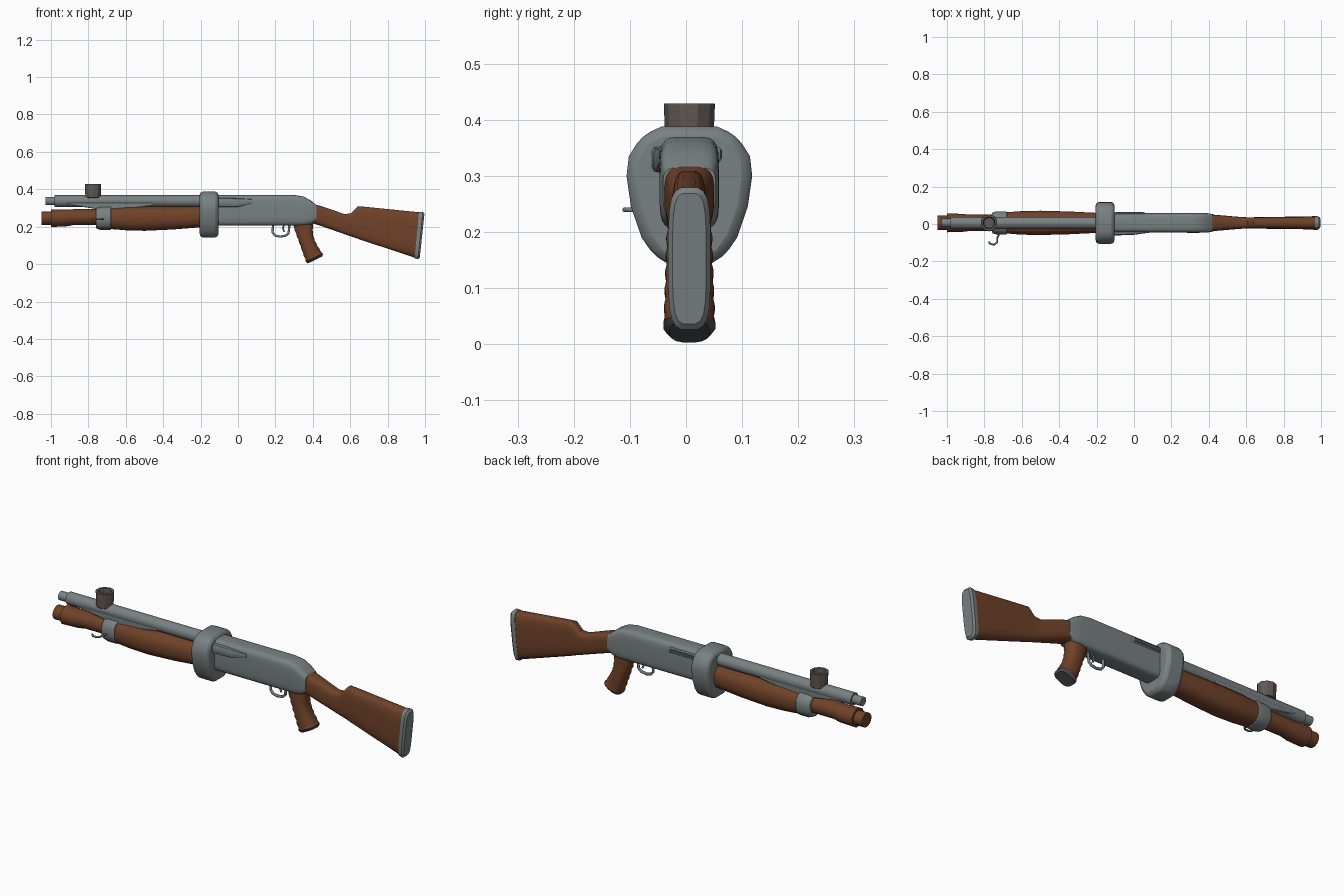
import bpy, bmesh, math
from mathutils import Vector

if "Cube" in bpy.data.objects:
    bpy.data.objects.remove(bpy.data.objects["Cube"])

MID = 0.006  # centre plane of the gun in y


def material(name, rgb):
    m = bpy.data.materials.new(name)
    m.use_nodes = True
    m.diffuse_color = (*rgb, 1)
    m.node_tree.nodes["Principled BSDF"].inputs["Base Color"].default_value = (*rgb, 1)
    return m


STEEL = material("steel grey", (0.19, 0.22, 0.225))
WOOD = material("walnut wood", (0.16, 0.054, 0.022))
SIGHT = material("brown metal", (0.12, 0.095, 0.085))
DARK = material("dark metal", (0.07, 0.075, 0.08))


def finish(name, bm, mat, bevel=0, angle=35):
    bmesh.ops.recalc_face_normals(bm, faces=bm.faces)
    me = bpy.data.meshes.new(name)
    bm.to_mesh(me)
    bm.free()
    ob = bpy.data.objects.new(name, me)
    bpy.context.collection.objects.link(ob)
    me.materials.append(mat)
    if bevel:
        b = ob.modifiers.new("Bevel", "BEVEL")
        b.width, b.segments, b.limit_method = bevel, 2, "ANGLE"
    bpy.ops.object.select_all(action="DESELECT")
    ob.select_set(True)
    bpy.context.view_layer.objects.active = ob
    bpy.ops.object.shade_smooth_by_angle(angle=math.radians(angle))
    return ob


def loft(name, sections, mat, n=16, power=2.0, y=MID, bevel=0, hollow=0):
    """Skin rings; each section is low x, low z, high x, high z, half width."""
    bm = bmesh.new()
    rings = []
    for xa, za, xb, zb, hw in sections:
        ring = []
        for i in range(n):
            t = 2 * math.pi * (i + 0.5) / n
            c, s = (math.copysign(abs(v) ** (2 / power), v) for v in (math.cos(t), math.sin(t)))
            f = (s + 1) / 2
            ring.append(bm.verts.new((xa + (xb - xa) * f, y + hw * c, za + (zb - za) * f)))
        rings.append(ring)
    for a, b in zip(rings, rings[1:]):
        for i in range(n):
            bm.faces.new((a[i], a[(i + 1) % n], b[(i + 1) % n], b[i]))
    first = bm.faces.new(rings[0])
    bm.faces.new(rings[-1])
    bmesh.ops.recalc_face_normals(bm, faces=bm.faces)
    # Sink the first end into an open bore
    if hollow:
        bmesh.ops.inset_region(bm, faces=[first], thickness=hollow)
        ext = bmesh.ops.extrude_face_region(bm, geom=[first])
        moved = [v for v in ext["geom"] if isinstance(v, bmesh.types.BMVert)]
        bmesh.ops.translate(bm, verts=moved, vec=-first.normal * 0.05)
        bmesh.ops.delete(bm, geom=[first], context="FACES_ONLY")
    return finish(name, bm, mat, bevel)


def upright(*rows):
    return [(x, lo, x, hi, w) for x, lo, hi, w in rows]


def slab(name, outline, y0, y1, mat, bevel=0):
    """Extrude an x-z outline across y."""
    bm = bmesh.new()
    f = bm.faces.new([bm.verts.new((x, y0, z)) for x, z in outline])
    ext = bmesh.ops.extrude_face_region(bm, geom=[f])
    bmesh.ops.translate(bm, vec=(0, y1 - y0, 0),
                        verts=[v for v in ext["geom"] if isinstance(v, bmesh.types.BMVert)])
    return finish(name, bm, mat, bevel)


def wire(name, points, radius, mat):
    cu = bpy.data.curves.new(name, "CURVE")
    cu.dimensions, cu.bevel_depth, cu.bevel_resolution = "3D", radius, 1
    sp = cu.splines.new("POLY")
    sp.points.add(len(points) - 1)
    for p, co in zip(sp.points, points):
        p.co = (*co, 1)
    cu.use_fill_caps = True
    cu.materials.append(mat)
    ob = bpy.data.objects.new(name, cu)
    bpy.context.collection.objects.link(ob)


# Barrel, wooden tube and forend
loft("barrel", upright((-0.98, 0.305, 0.37, 0.033), (-0.1, 0.305, 0.37, 0.033)), STEEL, 12, hollow=0.009)
loft("magazine_tube", upright((-1.0, 0.197, 0.295, 0.052), (-0.92, 0.2, 0.293, 0.05),
                              (-0.88, 0.207, 0.295, 0.045), (-0.72, 0.207, 0.295, 0.045)),
     WOOD, 12, hollow=0.012)
loft("forend", upright((-0.7, 0.188, 0.3, 0.056), (-0.6, 0.18, 0.308, 0.064), (-0.5, 0.177, 0.31, 0.066),
                       (-0.35, 0.184, 0.31, 0.062), (-0.15, 0.2, 0.31, 0.052)), WOOD, 16, 2.4)

# Front band with its bracket reaching up to the barrel
loft("front_band", upright((-0.758, 0.19, 0.305, 0.057), (-0.735, 0.183, 0.31, 0.063),
                           (-0.68, 0.183, 0.31, 0.063)), STEEL, 14, 2.4, bevel=0.004)
slab("band_bracket", [(-0.92, 0.32), (-0.76, 0.295), (-0.68, 0.28), (-0.45, 0.315), (-0.45, 0.33), (-0.92, 0.33)],
     MID - 0.03, MID + 0.03, STEEL, 0.005)
wire("sling_hook", [(-0.72, -0.05, 0.24), (-0.731, -0.075, 0.24), (-0.731, -0.097, 0.24), (-0.745, -0.109, 0.24),
                    (-0.765, -0.109, 0.24), (-0.777, -0.095, 0.24)], 0.005, STEEL)

# Sight: faceted cup with an open top
bm = bmesh.new()
bmesh.ops.create_cone(bm, cap_ends=True, segments=10, radius1=0.043, radius2=0.046, depth=0.075)
bmesh.ops.translate(bm, verts=bm.verts, vec=(-0.775, MID, 0.392))
top = max(bm.faces, key=lambda f: f.calc_center_median().z)
bmesh.ops.inset_region(bm, faces=[top], thickness=0.014)
bmesh.ops.inset_region(bm, faces=[top], thickness=0.002, depth=-0.025)
finish("sight", bm, SIGHT, 0.002)

# Receiver
loft("receiver", upright((-0.17, 0.205, 0.37, 0.052), (0.3, 0.205, 0.37, 0.053), (0.35, 0.205, 0.362, 0.053),
                         (0.39, 0.212, 0.34, 0.052), (0.42, 0.232, 0.315, 0.047)), STEEL, 24, 5)
loft("receiver_cheek", upright((-0.12, 0.305, 0.355, 0.02), (0.0, 0.305, 0.352, 0.015),
                               (0.08, 0.325, 0.347, 0.004)), STEEL, 10, 3, y=-0.043)
slab("bolt_slot", [(-0.12, 0.325), (0.06, 0.325), (0.06, 0.352), (-0.12, 0.352)], 0.045, 0.062, STEEL, 0.004)
slab("bolt_slot_inset", [(-0.1, 0.331), (0.05, 0.331), (0.05, 0.346), (-0.1, 0.346)], 0.058, 0.064, DARK)

# Heavy egg-shaped clamp around the receiver mouth
half = [(0.05, 0.388), (0.085, 0.372), (0.108, 0.335), (0.112, 0.3), (0.104, 0.245),
        (0.085, 0.19), (0.06, 0.154), (0.035, 0.143)]
bm = bmesh.new()
outline = [(y, z) for y, z in half] + [(-y, z) for y, z in reversed(half)]
f = bm.faces.new([bm.verts.new((-0.205, MID + y, z)) for y, z in outline])
ext = bmesh.ops.extrude_face_region(bm, geom=[f])
bmesh.ops.translate(bm, vec=(0.1, 0, 0), verts=[v for v in ext["geom"] if isinstance(v, bmesh.types.BMVert)])
finish("clamp_ring", bm, STEEL, 0.018, 40)

# Stock and butt pad
loft("stock", [(0.39, 0.22, 0.4, 0.322, 0.046), (0.44, 0.205, 0.44, 0.312, 0.043),
               (0.56, 0.163, 0.57, 0.268, 0.032), (0.6, 0.149, 0.605, 0.272, 0.03),
               (0.63, 0.139, 0.64, 0.31, 0.03), (0.66, 0.128, 0.67, 0.308, 0.031),
               (0.945, 0.034, 0.97, 0.278, 0.035)], WOOD, 20, 3.5)
loft("butt_pad", [(0.944, 0.03, 0.968, 0.28, 0.036), (0.962, 0.026, 0.988, 0.28, 0.038),
                  (0.972, 0.036, 0.997, 0.27, 0.03)], STEEL, 20, 4)

# Pistol grip with carved ribs, built along its leaning axis
front, back = [(0.29, 0.215), (0.362, 0.012)], [(0.405, 0.225), (0.455, 0.055)]
rows = []
RIBS = 12
for i in range(RIBS + 1):
    t = i / RIBS
    (xa, za), (xb, zb) = (Vector(p[0]).lerp(Vector(p[1]), t) for p in (front, back))
    pinch = 0.022 * math.sin(math.pi * t)
    rib = 0.003 * (i % 2)
    rows.append((xa + rib, za, xb - pinch - rib, zb, 0.041 + 0.006 * t - rib))
grip = loft("pistol_grip", rows, WOOD, 16, 2.6, bevel=0.003)
loft("grip_cap", [rows[-1], (0.372, 0.003, 0.452, 0.042, 0.036)], DARK, 16, 2.6)

# Trigger guard and trigger
wire("trigger_guard", [(0.187, MID, 0.208), (0.185, MID, 0.17), (0.198, MID, 0.153), (0.225, MID, 0.147),
                       (0.255, MID, 0.152), (0.27, MID, 0.165), (0.275, MID, 0.208)], 0.007, STEEL)
wire("trigger", [(0.245, MID, 0.21), (0.24, MID, 0.19), (0.248, MID, 0.172)], 0.005, STEEL)
